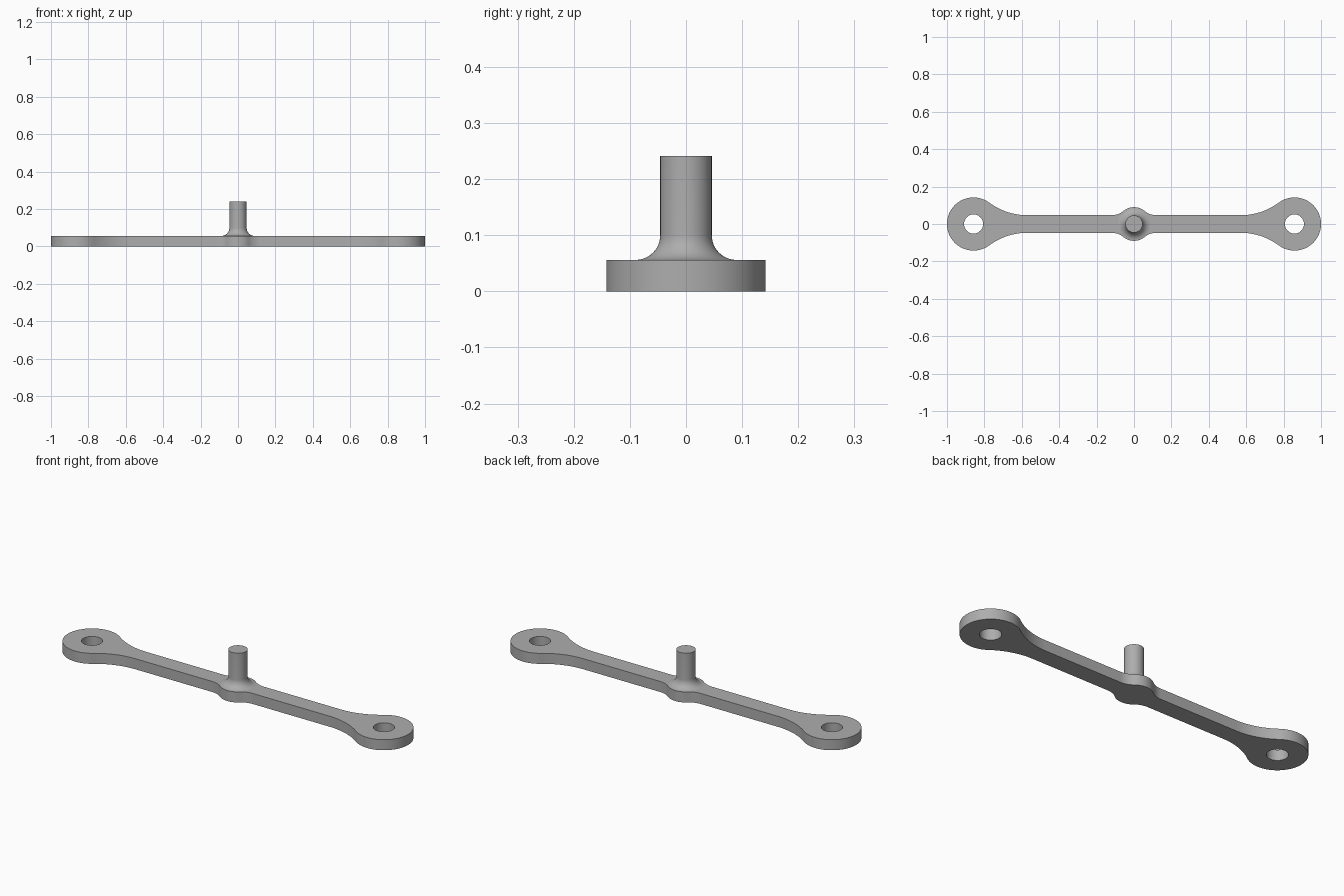
import bpy, bmesh
from math import sin, cos, pi, atan2, sqrt, radians

if "Cube" in bpy.data.objects:
    bpy.data.objects.remove(bpy.data.objects["Cube"])

THICK = 0.056      # plate thickness
BAR = 0.047        # half width of the bar
EYE_X, EYE_R, HOLE_R = 0.858, 0.142, 0.051
HUB_R, POST_R, POST_TOP = 0.09, 0.046, 0.241

grey = bpy.data.materials.new("grey metal")
grey.use_nodes = True
colour = (0.42, 0.42, 0.42, 1)
grey.diffuse_color = colour
grey.node_tree.nodes["Principled BSDF"].inputs["Base Color"].default_value = colour


def arc(cx, cy, r, a0, a1, n):
    return [(cx + r * cos(a0 + (a1 - a0) * i / n),
             cy + r * sin(a0 + (a1 - a0) * i / n)) for i in range(n + 1)]


def blend(r, reach):
    """Radius of a fillet joining a disc of radius r to the bar,
    and the angle at which it leaves the disc."""
    f = (reach ** 2 + BAR ** 2 - r ** 2) / (2 * (r - BAR))
    return f, atan2(BAR + f, reach)


def finish(bm, name):
    bmesh.ops.recalc_face_normals(bm, faces=bm.faces[:])
    mesh = bpy.data.meshes.new(name)
    bm.to_mesh(mesh)
    bm.free()
    mesh.materials.append(grey)
    obj = bpy.data.objects.new(name, mesh)
    bpy.context.collection.objects.link(obj)
    bpy.ops.object.select_all(action='DESELECT')
    obj.select_set(True)
    bpy.context.view_layer.objects.active = obj
    bpy.ops.object.shade_smooth_by_angle(angle=radians(30))


# Quarter outline: hub, fillet, straight bar, fillet, end eye
hub_reach, eye_reach = 0.12, 0.288
hf, ha = blend(HUB_R, hub_reach)
ef, ea = blend(EYE_R, eye_reach)
quarter = arc(0, 0, HUB_R, pi / 2, ha, 10)
quarter += arc(hub_reach, BAR + hf, hf, pi + ha, 1.5 * pi, 12)[1:]
quarter += arc(EYE_X - eye_reach, BAR + ef, ef, 1.5 * pi, 2 * pi - ea, 16)
quarter += arc(EYE_X, 0, EYE_R, pi - ea, 0, 32)[1:]

# Mirror into a full closed loop
half = quarter + [(x, -y) for x, y in quarter[-2::-1]]
outline = half + [(-x, y) for x, y in half[-2:0:-1]]
holes = [arc(s * EYE_X, 0, HOLE_R, 0, 2 * pi, 48)[:-1] for s in (-1, 1)]

# Link plate with both holes
bm = bmesh.new()
edges = []
for loop in [outline] + holes:
    vs = [bm.verts.new((x, y, 0)) for x, y in loop]
    edges += [bm.edges.new((vs[i - 1], vs[i])) for i in range(len(vs))]
bmesh.ops.triangle_fill(bm, edges=edges, use_beauty=True, normal=(0, 0, 1))
top = bmesh.ops.extrude_face_region(bm, geom=bm.faces[:], use_keep_orig=True)
bmesh.ops.translate(bm, vec=(0, 0, THICK),
                    verts=[g for g in top["geom"] if isinstance(g, bmesh.types.BMVert)])
finish(bm, "link_plate")

# Centre post with a flared foot, turned around z
flare = HUB_R - POST_R
profile = arc(HUB_R, THICK + flare, flare, 1.5 * pi, pi, 12)
profile += [(POST_R, POST_TOP), (0, POST_TOP)]
bm = bmesh.new()
vs = [bm.verts.new((r, 0, z)) for r, z in profile]
line = [bm.edges.new(pair) for pair in zip(vs, vs[1:])]
bmesh.ops.spin(bm, geom=vs + line, cent=(0, 0, 0), axis=(0, 0, 1),
               angle=2 * pi, steps=64, use_merge=True)
bmesh.ops.remove_doubles(bm, verts=bm.verts[:], dist=0.0001)
finish(bm, "centre_post")
